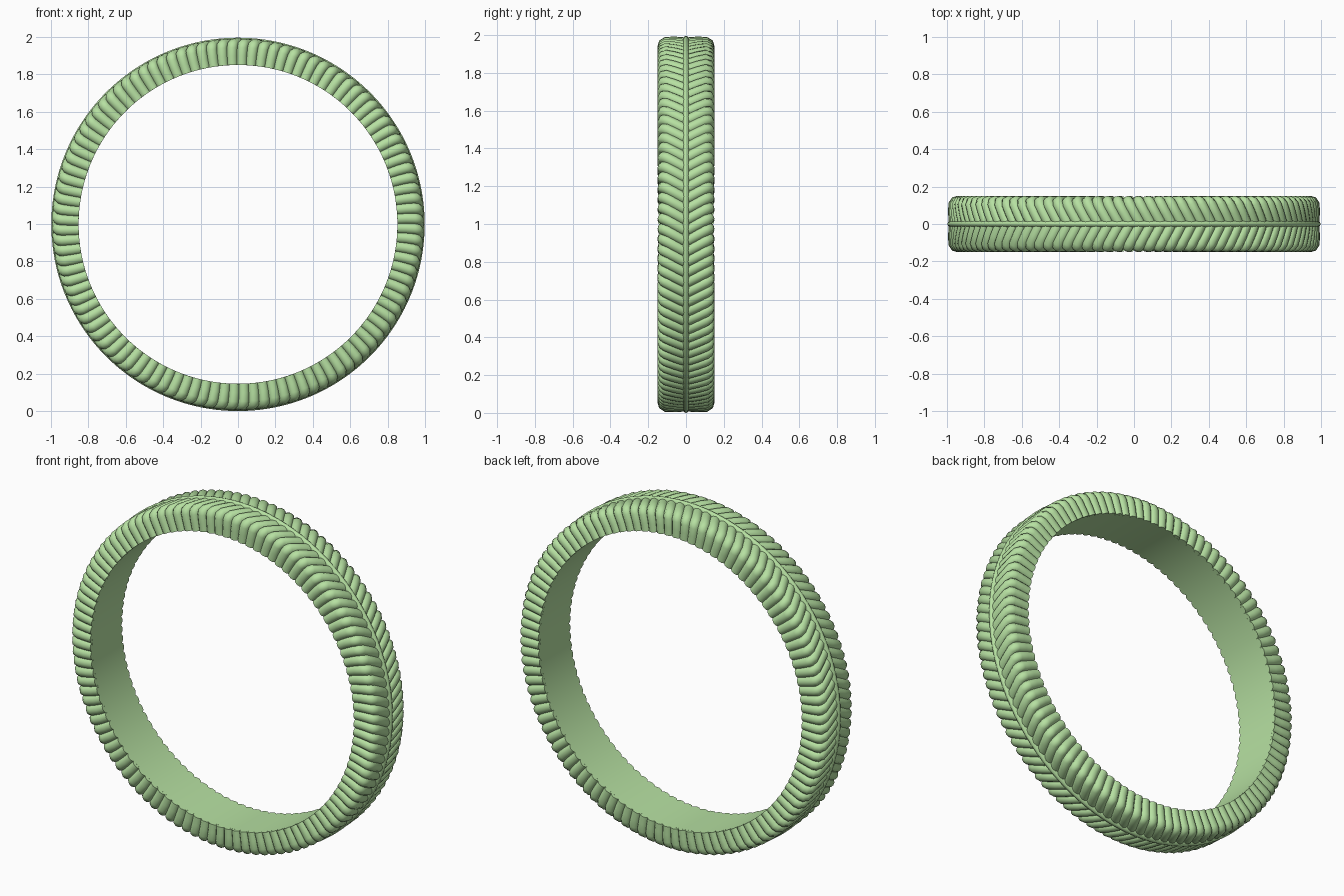
import bpy, bmesh, math
from mathutils import Vector

if "Cube" in bpy.data.objects:
    bpy.data.objects.remove(bpy.data.objects["Cube"])

COUNT = 108      # ribs per side
TUBE = 0.030     # rib radius
CZ = 0.998

mat = bpy.data.materials.new("green")
mat.diffuse_color = (0.47, 0.75, 0.36, 1)
mat.use_nodes = True
mat.node_tree.nodes["Principled BSDF"].inputs["Base Color"].default_value = mat.diffuse_color


def finish(name, bm):
    bmesh.ops.recalc_face_normals(bm, faces=bm.faces)
    me = bpy.data.meshes.new(name)
    bm.to_mesh(me)
    bm.free()
    ob = bpy.data.objects.new(name, me)
    ob.location.z = CZ
    bpy.context.collection.objects.link(ob)
    me.materials.append(mat)
    bpy.context.view_layer.objects.active = ob
    ob.select_set(True)
    bpy.ops.object.shade_smooth_by_angle(angle=math.radians(45))
    ob.select_set(False)


def polar(r, y, a):
    # angle a runs clockwise from the top, seen from the front
    return Vector((r * math.sin(a), y, r * math.cos(a)))


def lathe(name, profile, steps=216):
    bm = bmesh.new()
    rings = [[bm.verts.new(polar(r, y, math.tau * i / steps)) for r, y in profile]
             for i in range(steps)]
    n = len(profile)
    for i in range(steps):
        a, b = rings[i], rings[(i + 1) % steps]
        for j in range(n):
            k = (j + 1) % n
            bm.faces.new((a[j], a[k], b[k], b[j]))
    finish(name, bm)


# hoop body under the ribs, smooth inside
lathe("hoop_body", [(0.852, -0.13), (0.852, 0.13), (0.955, 0.13),
                    (0.970, 0.115), (0.970, -0.115), (0.955, -0.13)])

# thin raised line round the middle of the tread
lathe("centre_ridge", [(0.978 + 0.020 * math.cos(t), 0.016 * math.sin(t))
                       for t in (math.tau * i / 12 for i in range(12))])

# rib path: radius, y, sideways lead toward the middle
PATH = [(0.852, 0.120, 0.0), (0.90, 0.120, 0.0), (0.945, 0.120, 0.002),
        (0.957, 0.117, 0.004), (0.963, 0.108, 0.009), (0.964, 0.06, 0.036),
        (0.962, 0.02, 0.059), (0.958, 0.0, 0.070)]


def rib(bm, angle, side, sides=12):
    pts = [polar(r, side * y, angle + lead - 0.035) for r, y, lead in PATH]
    loops = []
    for i, p in enumerate(pts):
        t = (pts[min(i + 1, len(pts) - 1)] - pts[max(i - 1, 0)]).normalized()
        u = polar(0, 0, 0) + Vector((math.cos(angle), 0, -math.sin(angle)))
        u = (u - t * u.dot(t)).normalized()
        v = t.cross(u)
        loops.append([bm.verts.new(p + TUBE * (u * math.cos(s) + v * math.sin(s)))
                      for s in (math.tau * k / sides for k in range(sides))])
    for a, b in zip(loops, loops[1:]):
        for k in range(sides):
            m = (k + 1) % sides
            bm.faces.new((a[k], a[m], b[m], b[k]))
    bm.faces.new(loops[0])
    bm.faces.new(loops[-1])


# herringbone ribs, one set per side
for name, side in (("front_ribs", -1), ("back_ribs", 1)):
    bm = bmesh.new()
    for i in range(COUNT):
        rib(bm, math.tau * i / COUNT, side)
    finish(name, bm)
